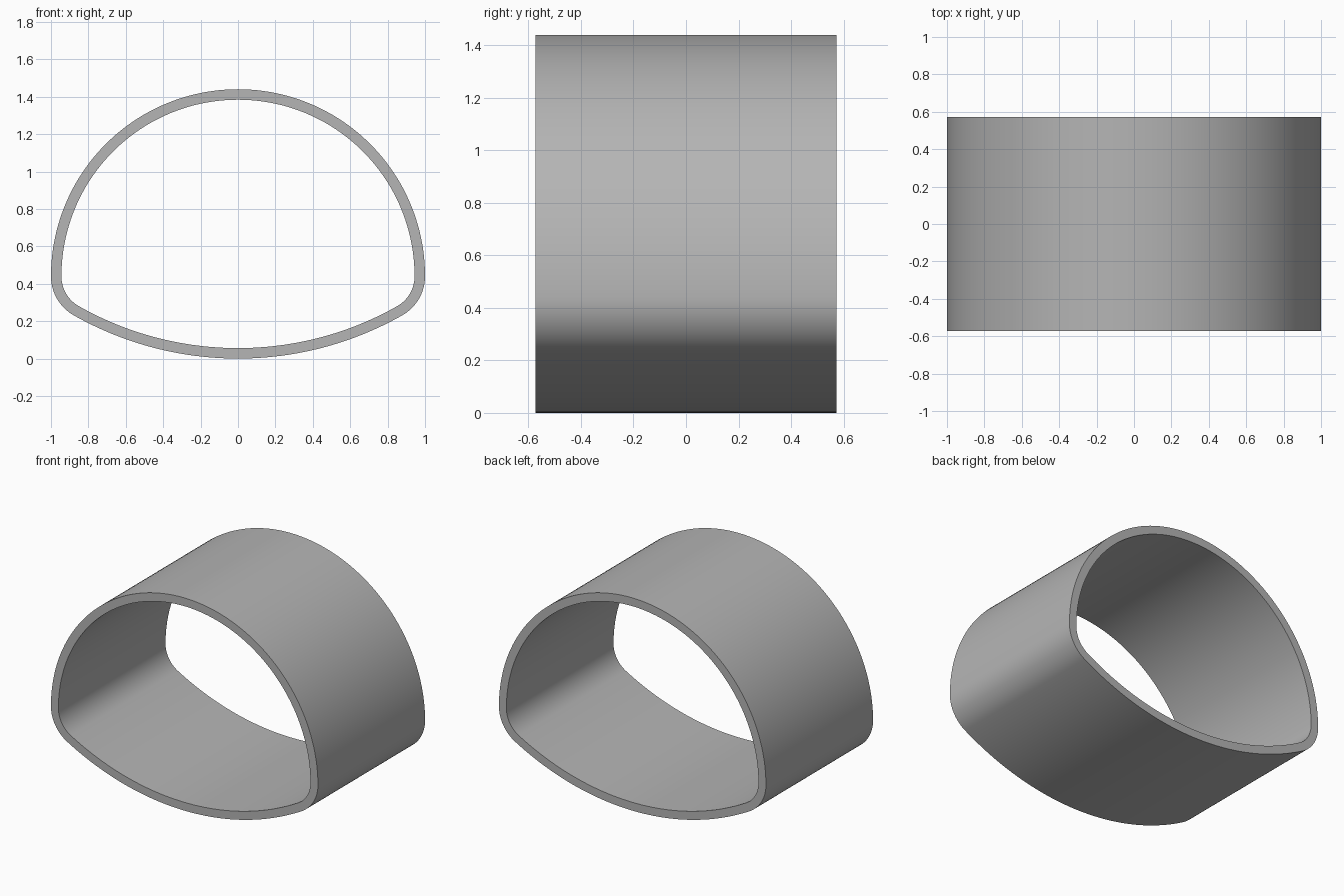
import bpy, bmesh, math

if "Cube" in bpy.data.objects:
    bpy.data.objects.remove(bpy.data.objects["Cube"])

HALF_LEN = 0.573  # half depth along y
WALL = 0.056
R_TOP, Z_SIDE = 1.0, 0.44   # crown arc
R_COR = 0.24                # corner arcs
CX = R_TOP - R_COR
# floor arc radius, tangent to the corner arcs and touching z = 0
R_BOT = (CX**2 + Z_SIDE**2 - R_COR**2) / (2 * (Z_SIDE - R_COR))
TILT = math.atan2(CX, R_BOT - Z_SIDE)


def arc(cx, cz, r, a0, a1, n):
    """Normals and points along an arc, leaving out the last point."""
    out = []
    for i in range(n):
        a = a0 + (a1 - a0) * i / n
        c, s = math.cos(a), math.sin(a)
        out.append((cx + r * c, cz + r * s, c, s))
    return out


# closed pipe-arch profile, counter-clockwise seen from the front
down = -math.pi / 2
profile = (arc(0, Z_SIDE, R_TOP, 0, math.pi, 96)
           + arc(-CX, Z_SIDE, R_COR, math.pi, 1.5 * math.pi - TILT, 16)
           + arc(0, R_BOT, R_BOT, down - TILT, down + TILT, 48)
           + arc(CX, Z_SIDE, R_COR, down + TILT, 0, 16))

# tube wall: four rings joined into outer, inner and end faces
bm = bmesh.new()


def ring(offset, y):
    return [bm.verts.new((x - nx * offset, y, z - nz * offset))
            for x, z, nx, nz in profile]


rings = [ring(0, -HALF_LEN), ring(0, HALF_LEN),
         ring(WALL, HALF_LEN), ring(WALL, -HALF_LEN)]
n = len(profile)
for k in range(4):
    a, b = rings[k], rings[(k + 1) % 4]
    for i in range(n):
        j = (i + 1) % n
        bm.faces.new((a[i], a[j], b[j], b[i]))
bmesh.ops.recalc_face_normals(bm, faces=bm.faces)

mesh = bpy.data.meshes.new("pipe_arch")
bm.to_mesh(mesh)
bm.free()

# dark grey
mat = bpy.data.materials.new("dark_grey")
mat.diffuse_color = (0.46, 0.46, 0.46, 1)
mat.use_nodes = True
mat.node_tree.nodes["Principled BSDF"].inputs["Base Color"].default_value = mat.diffuse_color
mesh.materials.append(mat)

obj = bpy.data.objects.new("pipe_arch", mesh)
bpy.context.collection.objects.link(obj)
bpy.context.view_layer.objects.active = obj
obj.select_set(True)
bpy.ops.object.shade_smooth_by_angle(angle=math.radians(30))
